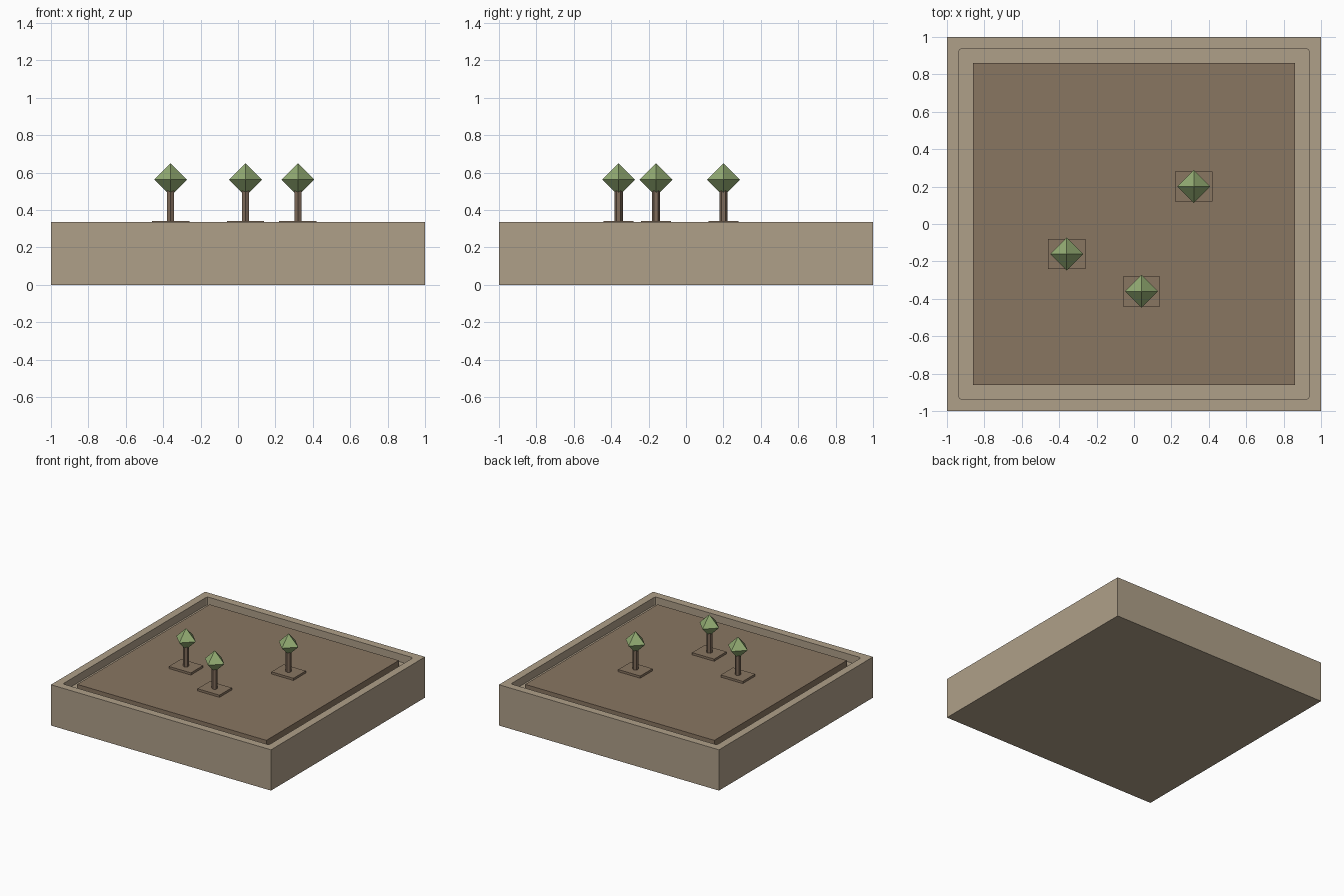
import bpy
import bmesh
from mathutils import Matrix

if "Cube" in bpy.data.objects:
    bpy.data.objects.remove(bpy.data.objects["Cube"], do_unlink=True)


def material(name, rgb):
    mat = bpy.data.materials.new(name)
    mat.use_nodes = True
    mat.diffuse_color = (*rgb, 1)
    mat.node_tree.nodes["Principled BSDF"].inputs["Base Color"].default_value = (*rgb, 1)
    return mat


TAN = material("tan stone", (0.43, 0.35, 0.25))
SOIL = material("brown soil", (0.25, 0.18, 0.12))
BARK = material("brown bark", (0.21, 0.145, 0.10))
LEAF = material("leaf green", (0.29, 0.41, 0.17))


def add_object(name, bm, mat, location=(0, 0, 0)):
    mesh = bpy.data.meshes.new(name)
    bmesh.ops.recalc_face_normals(bm, faces=bm.faces)
    bm.to_mesh(mesh)
    bm.free()
    mesh.materials.append(mat)
    obj = bpy.data.objects.new(name, mesh)
    obj.location = location
    bpy.context.collection.objects.link(obj)
    return obj


def box_mesh(width, depth, z0, z1):
    bm = bmesh.new()
    bmesh.ops.create_cube(bm, size=1)
    bmesh.ops.scale(bm, vec=(width, depth, z1 - z0), verts=bm.verts)
    bmesh.ops.translate(bm, vec=(0, 0, (z0 + z1) / 2), verts=bm.verts)
    return bm


# Tray: solid block with its top inset and pushed down to a recess
RIM, FLOOR, BED = 0.335, 0.27, 0.322
bm = box_mesh(2, 2, 0, RIM)
top = max(bm.faces, key=lambda f: f.calc_center_median().z)
bmesh.ops.inset_region(bm, faces=[top], thickness=0.09)
side = bmesh.ops.extrude_discrete_faces(bm, faces=[top])["faces"][0]
bmesh.ops.translate(bm, vec=(0, 0, FLOOR - RIM), verts=side.verts)
# Slightly rounded inner corners
corners = [e for e in bm.edges
           if abs(e.verts[0].co.z - e.verts[1].co.z) > 0.01
           and abs(e.verts[0].co.x) < 0.95]
bmesh.ops.bevel(bm, geom=corners, offset=0.015, segments=2, profile=0.5, affect='EDGES')
add_object("tray", bm, TAN)

# Soil bed standing in the recess
add_object("soil_bed", box_mesh(1.72, 1.72, FLOOR - 0.01, BED), SOIL)

# Trees, each on a thin rectangular pad
for i, (x, y) in enumerate([(-0.36, -0.16), (0.04, -0.36), (0.32, 0.20)], 1):
    add_object(f"tree_pad_{i}", box_mesh(0.2, 0.16, BED - 0.01, 0.34), SOIL, (x, y, 0))

    # Six-sided trunk
    bm = bmesh.new()
    bmesh.ops.create_cone(bm, cap_ends=True, segments=6, radius1=0.022, radius2=0.022,
                          depth=0.18, matrix=Matrix.Translation((0, 0, 0.42)))
    add_object(f"trunk_{i}", bm, BARK, (x, y, 0))

    # Octahedral crown from two joined pyramids
    bm = bmesh.new()
    r = 0.088
    ring = [bm.verts.new(p) for p in ((r, 0, 0), (0, r, 0), (-r, 0, 0), (0, -r, 0))]
    for z in (r, -r):
        tip = bm.verts.new((0, 0, z))
        for k in range(4):
            bm.faces.new((ring[k], ring[(k + 1) % 4], tip))
    add_object(f"crown_{i}", bm, LEAF, (x, y, 0.562))
